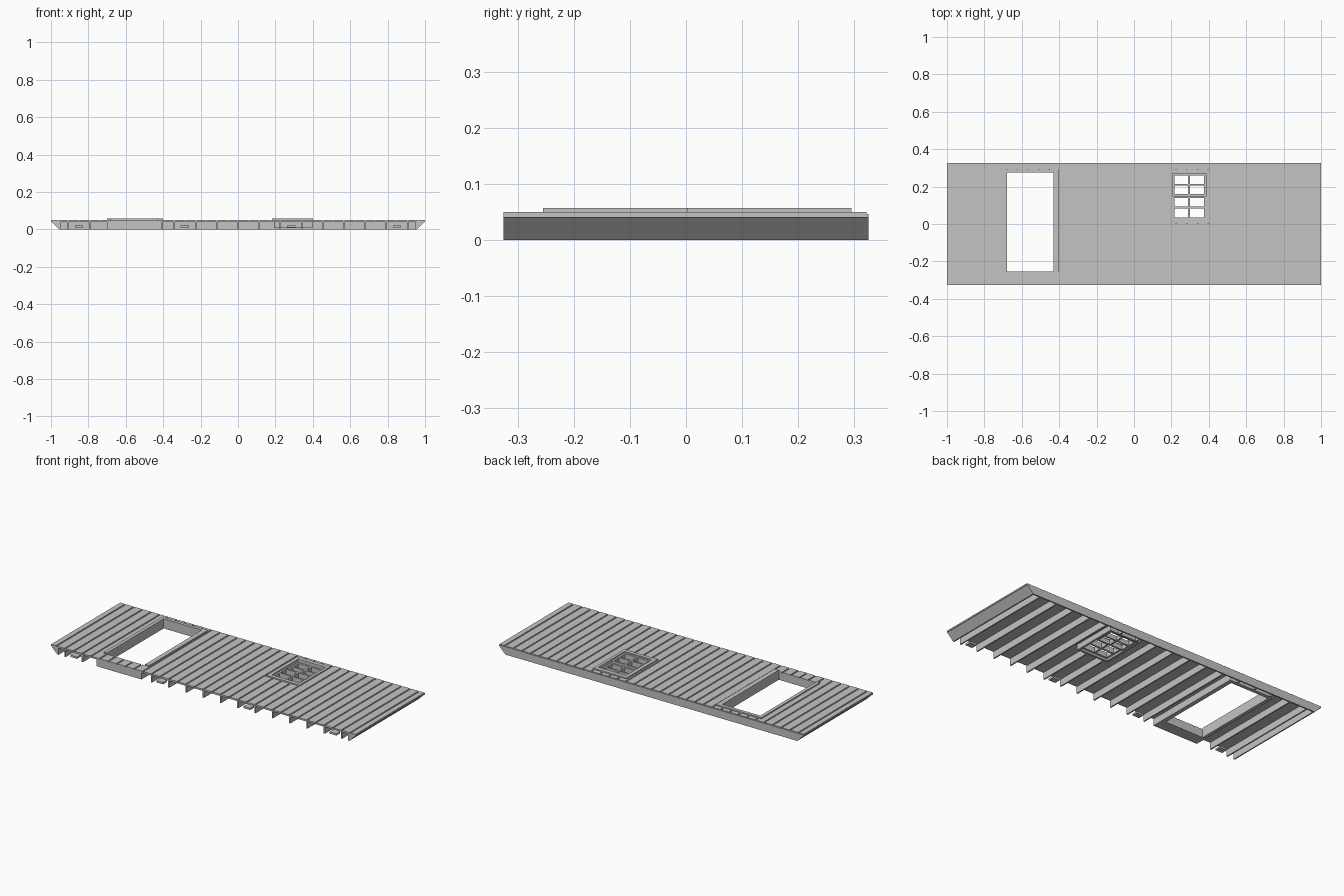
import bpy
import bmesh

if "Cube" in bpy.data.objects:
    bpy.data.objects.remove(bpy.data.objects["Cube"])

grey = bpy.data.materials.new("plain grey")
grey.use_nodes = True
COLOUR = (0.55, 0.55, 0.55, 1)
grey.diffuse_color = COLOUR
grey.node_tree.nodes["Principled BSDF"].inputs["Base Color"].default_value = COLOUR

END, FRONT, BACK = 1.0, -0.325, 0.325
SKIN, BOARD, TOP, TRIM = 0.04, 0.046, 0.05, 0.057
PITCH = 0.1133
DOOR = (-0.68, -0.43, -0.255, 0.275)
WINDOW = (0.205, 0.385, 0.025, 0.27)


def make(name, bm):
    bmesh.ops.recalc_face_normals(bm, faces=bm.faces)
    mesh = bpy.data.meshes.new(name)
    bm.to_mesh(mesh)
    bm.free()
    mesh.materials.append(grey)
    obj = bpy.data.objects.new(name, mesh)
    bpy.context.collection.objects.link(obj)
    return obj


def boxes(name, items):
    """One object from (x0, x1, y0, y1, z0, z1) boxes."""
    bm = bmesh.new()
    for x0, x1, y0, y1, z0, z1 in items:
        verts = bmesh.ops.create_cube(bm, size=1)["verts"]
        bmesh.ops.scale(bm, vec=(x1 - x0, y1 - y0, z1 - z0), verts=verts)
        bmesh.ops.translate(bm, vec=((x0 + x1) / 2, (y0 + y1) / 2, (z0 + z1) / 2), verts=verts)
    return make(name, bm)


def extrude_profile(name, points, y0, y1):
    """Extrude an x-z outline along y."""
    bm = bmesh.new()
    face = bm.faces.new([bm.verts.new((x, y0, z)) for x, z in points])
    new = bmesh.ops.extrude_face_region(bm, geom=[face])["geom"]
    verts = [v for v in new if isinstance(v, bmesh.types.BMVert)]
    bmesh.ops.translate(bm, vec=(0, y1 - y0, 0), verts=verts)
    return make(name, bm)


def without(rect, holes):
    """Split a rectangle into pieces that leave the holes open."""
    if not holes:
        return [rect]
    x0, x1, y0, y1 = rect
    a, b, c, d = holes[0]
    a, b, c, d = max(a, x0), min(b, x1), max(c, y0), min(d, y1)
    if a >= b or c >= d:
        return without(rect, holes[1:])
    parts = [(x0, a, y0, y1), (b, x1, y0, y1), (a, b, y0, c), (a, b, d, y1)]
    return [q for p in parts if p[1] - p[0] > 1e-5 and p[3] - p[2] > 1e-5
            for q in without(p, holes[1:])]


def ring(hole, left, right, low, high):
    """Four strips round a hole."""
    x0, x1, y0, y1 = hole
    return without((x0 - left, x1 + right, y0 - low, y1 + high), [hole])


# Backing sheet with vertical boards on its face
holes = [DOOR, WINDOW]
boxes("backing_sheet", [r + (SKIN, BOARD) for r in
                        without((-END, END, FRONT, BACK), holes)])
half, gap = PITCH / 2, 0.004
edges = [-END + 0.002 - gap] + [k * half for k in range(-17, 18)] + [END - 0.002 + gap]
boards = []
for a, b in zip(edges, edges[1:]):
    boards += without((a + gap, b - gap, FRONT, BACK - 0.003), holes)
boxes("face_boards", [r + (BOARD - 0.001, TOP) for r in boards])

# Mitred end posts and mitred top plate
for side, name in ((1, "left_end_post"), (-1, "right_end_post")):
    extrude_profile(name, [(side * x, z) for x, z in
                           ((0.95, 0), (0.957, 0), (END, 0.043), (END, BOARD), (0.95, BOARD))],
                    FRONT, BACK - 0.007)
extrude_profile("top_plate", [(-0.957, 0), (0.957, 0), (END, 0.043), (END, BOARD),
                              (-END, BOARD), (-END, 0.043)], BACK - 0.008, BACK)

# Studs, interrupted by the openings
door_frame = (-0.70, -0.405, FRONT, 0.295)
window_frame = (0.19, 0.40, 0.01, 0.285)
studs = []
for k in range(-8, 9):
    x = k * PITCH
    studs += without((x - 0.004, x + 0.004, FRONT, BACK - 0.008), [door_frame, window_frame])
boxes("studs", [r + (0, SKIN) for r in studs])

# Locating pegs at the open bottom edge
boxes("locating_pegs", [(x - 0.022, x + 0.022, FRONT, FRONT + 0.035, 0.009, 0.02)
                        for x in (-0.85, -0.285, 0.285, 0.85)])

# Door lining, sill block and raised casing
boxes("door_lining", [r + (0, TOP) for r in ring(DOOR, 0.02, 0.025, 0, 0.02)])
boxes("door_sill_block", [(-0.70, -0.405, FRONT, DOOR[2], 0, SKIN)])
boxes("door_casing", [r + (BOARD, TRIM) for r in ring(DOOR, 0.02, 0.028, 0, 0.02)])

# Window lining and raised casing
boxes("window_lining", [r + (0.008, TOP) for r in ring(WINDOW, 0.012, 0.012, 0.012, 0.012)])
boxes("window_casing", [r + (BOARD, TRIM) for r in ring(WINDOW, 0.022, 0.017, 0.022, 0.025)])


# Sashes, each with four open panes
def sash(name, y0, y1, z0, z1):
    x0, x1, border, bar = WINDOW[0], WINDOW[1], 0.011, 0.005
    xm, ym = (x0 + x1) / 2, (y0 + y1) / 2
    panes = [(xa, xb, ya, yb)
             for xa, xb in ((x0 + border, xm - bar), (xm + bar, x1 - border))
             for ya, yb in ((y0 + border, ym - bar), (ym + bar, y1 - border))]
    boxes(name, [r + (z0, z1) for r in without((x0, x1, y0, y1), panes)])


sash("upper_sash", 0.15, WINDOW[3], 0.012, 0.038)
sash("lower_sash", WINDOW[2], 0.15, 0.02, 0.05)
